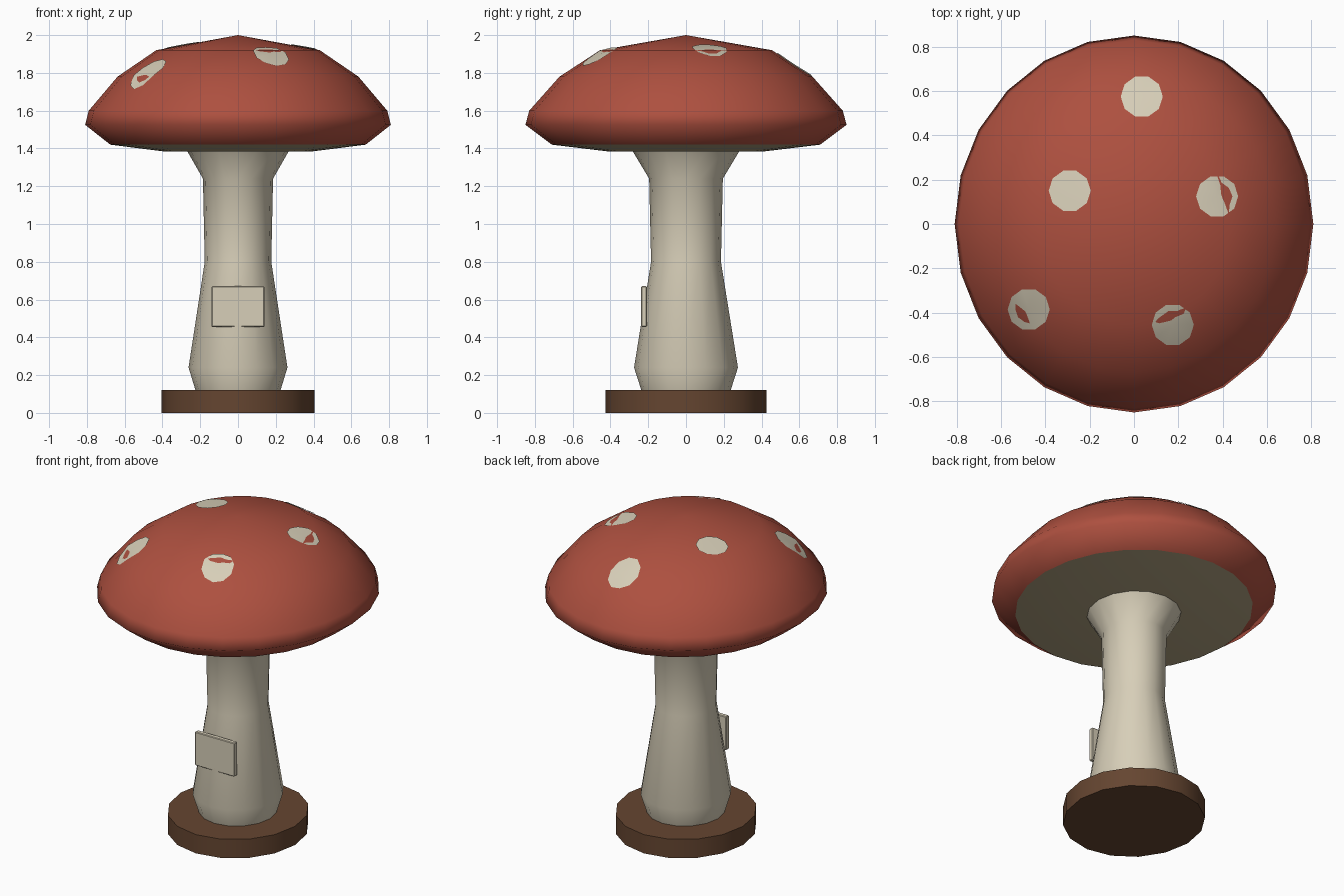
import bpy, bmesh
from math import cos, sin, pi
from mathutils import Vector

if "Cube" in bpy.data.objects:
    bpy.data.objects.remove(bpy.data.objects["Cube"])

SQUASH = 0.952  # whole mushroom is slightly narrower in x


def material(name, rgb):
    m = bpy.data.materials.new(name)
    m.diffuse_color = (*rgb, 1)
    m.use_nodes = True
    m.node_tree.nodes["Principled BSDF"].inputs["Base Color"].default_value = m.diffuse_color
    return m


RED = material("cap_red", (0.42, 0.08, 0.05))
CREAM = material("cream", (0.68, 0.62, 0.48))
GILL = material("gill_tan", (0.46, 0.38, 0.23))
WOOD = material("wood_brown", (0.13, 0.06, 0.03))


def finish(name, bm, mat, angle=None):
    me = bpy.data.meshes.new(name)
    bm.to_mesh(me)
    bm.free()
    me.materials.append(mat)
    ob = bpy.data.objects.new(name, me)
    bpy.context.collection.objects.link(ob)
    if angle is not None:
        bpy.ops.object.select_all(action='DESELECT')
        ob.select_set(True)
        bpy.context.view_layer.objects.active = ob
        bpy.ops.object.shade_smooth_by_angle(angle=angle)
    return ob


def lathe(name, profile, sides, mat, angle):
    """Spin (radius, z) points about z; radius 0 closes to a point."""
    bm = bmesh.new()
    rings = []
    for r, z in profile:
        n = sides if r else 1
        rings.append([bm.verts.new((r * SQUASH * cos(2 * pi * i / sides),
                                    r * sin(2 * pi * i / sides), z)) for i in range(n)])
    for a, b in zip(rings, rings[1:]):
        for i in range(sides):
            j = (i + 1) % sides
            quad = [a[i % len(a)], a[j % len(a)], b[j % len(b)], b[i % len(b)]]
            bm.faces.new(list(dict.fromkeys(quad)))
    return finish(name, bm, mat, angle)


# Wooden base and flared stem
lathe("base", [(0, 0), (0.425, 0), (0.425, 0.12), (0, 0.12)], 16, WOOD, 0.7)
lathe("stem", [(0, 0.1), (0.23, 0.1), (0.275, 0.24), (0.185, 0.8),
               (0.195, 1.24), (0.285, 1.39), (0, 1.39)], 16, CREAM, 0.8)

# Gill disc below the cap, then the cap dome
lathe("gills", [(0, 1.385), (0.42, 1.385), (0.71, 1.42)], 24, GILL, 0.7)
cap = lathe("cap", [(0.71, 1.42), (0.85, 1.525), (0.83, 1.6), (0.67, 1.78),
                    (0.455, 1.92), (0, 2.0)], 24, RED, 1.4)

# Plaque on the front of the stem
bm = bmesh.new()
bmesh.ops.create_cube(bm, size=1)
bmesh.ops.scale(bm, vec=(0.28, 0.03, 0.215), verts=bm.verts)
bmesh.ops.bevel(bm, geom=bm.edges[:], offset=0.004, segments=1, affect='EDGES')
bmesh.ops.translate(bm, vec=(0, -0.222, 0.563), verts=bm.verts)
finish("plaque", bm, CREAM)

# Ten-sided spots dropped on to the cap surface
bpy.context.view_layer.update()


def on_cap(x, y):
    hit, loc, _, _ = cap.ray_cast(Vector((x, y, 3)), Vector((0, 0, -1)))
    return loc + Vector((0, 0, 0.006))


spots = [(0.035, 0.575), (-0.29, 0.15), (0.375, 0.125), (-0.475, -0.385), (0.175, -0.455)]
for k, (x, y) in enumerate(spots, 1):
    bm = bmesh.new()
    mid = bm.verts.new(on_cap(x, y))
    rim = [bm.verts.new(on_cap(x + 0.095 * cos(i * pi / 5), y + 0.095 * sin(i * pi / 5)))
           for i in range(10)]
    for i in range(10):
        bm.faces.new((mid, rim[i], rim[(i + 1) % 10]))
    finish(f"spot_{k}", bm, CREAM, 0.7)
